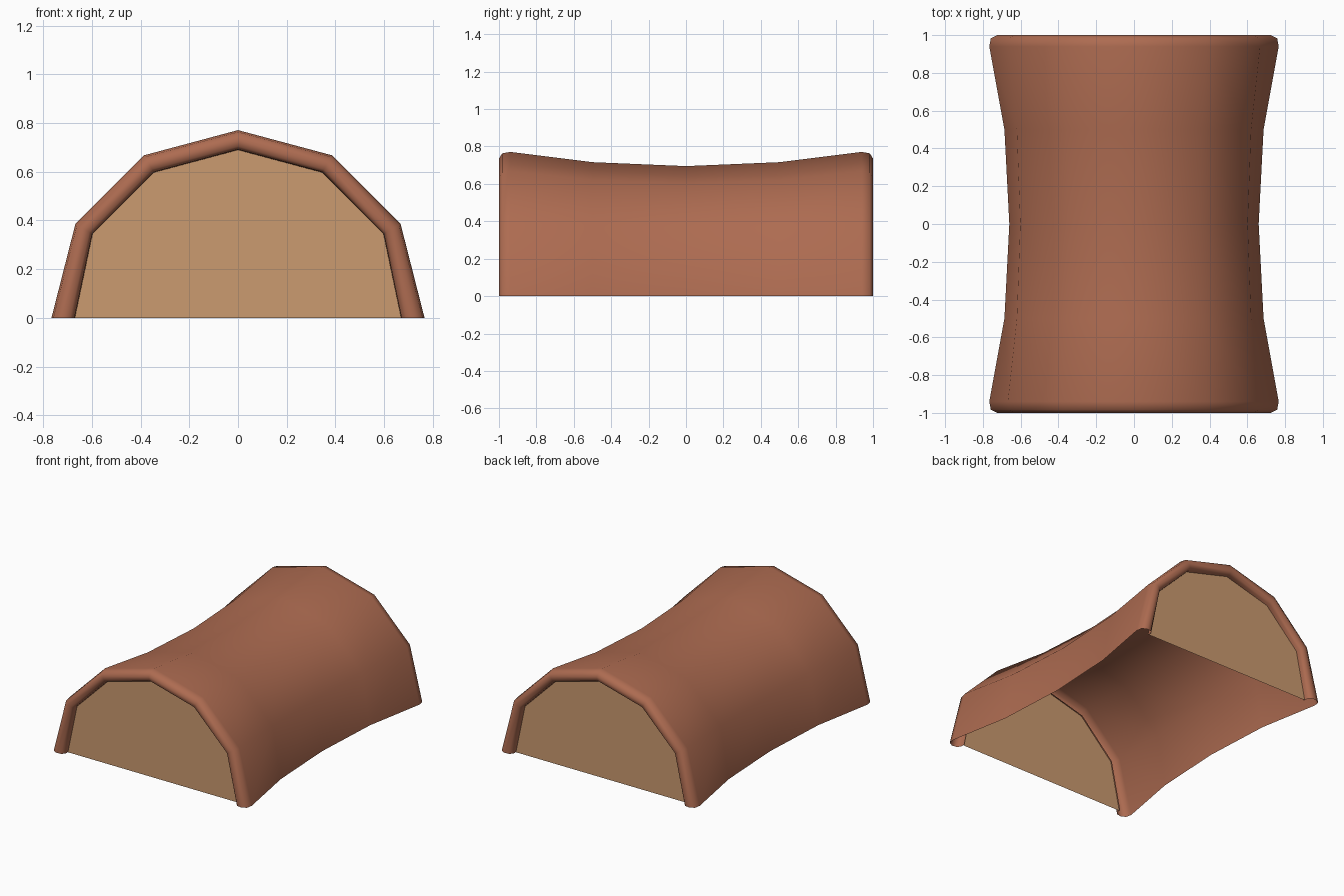
import bpy, bmesh, math

if "Cube" in bpy.data.objects:
    bpy.data.objects.remove(bpy.data.objects["Cube"])

def material(name, rgb):
    m = bpy.data.materials.new(name)
    m.diffuse_color = (*rgb, 1)
    m.use_nodes = True
    m.node_tree.nodes["Principled BSDF"].inputs["Base Color"].default_value = m.diffuse_color
    return m

clay = material("terracotta", (0.42, 0.148, 0.082))
tan = material("light tan", (0.60, 0.325, 0.16))

def arch(y, radius, foot):
    """Six-sided half ring; foot is the half width at the ground."""
    pts = []
    for i in range(7):
        a = math.pi * i / 6
        x, z = radius * math.cos(a), radius * math.sin(a)
        if i in (0, 6):
            x, z = math.copysign(foot, x), 0
        pts.append((x, y, z))
    return pts

def make(name, mat, build):
    bm = bmesh.new()
    build(bm)
    me = bpy.data.meshes.new(name)
    bm.to_mesh(me)
    bm.free()
    me.materials.append(mat)
    ob = bpy.data.objects.new(name, me)
    bpy.context.collection.objects.link(ob)
    return ob

# Waisted arched shell with a rolled rim at both ends: (y, radius, foot)
half = [(0.5, 0.716, 0.686), (0.94, 0.771, 0.766), (0.983, 0.763, 0.758),
        (1.0, 0.735, 0.725), (0.995, 0.705, 0.69), (0.975, 0.692, 0.672),
        (0.94, 0.69, 0.67)]
stations = [(-y, r, f) for y, r, f in reversed(half)] + [(0, 0.695, 0.66)] + half

def shell(bm):
    rings = [[bm.verts.new(p) for p in arch(*s)] for s in stations]
    for a, b in zip(rings, rings[1:]):
        for i in range(6):
            bm.faces.new((a[i], b[i], b[i + 1], a[i + 1]))

body = make("arched_shell", clay, shell)
for p in body.data.polygons:
    p.use_smooth = True

# Flat end panels set inside the rims
for name, side in (("front_panel", -1), ("back_panel", 1)):
    def panel(bm, side=side):
        vs = [bm.verts.new(p) for p in arch(side * 0.95, 0.69, 0.67)]
        bm.faces.new(vs if side < 0 else vs[::-1])
    make(name, tan, panel)
    ob = bpy.data.objects[name]
    # arch runs right to left over the top, so its normal faces -y
    ob.data.update()
